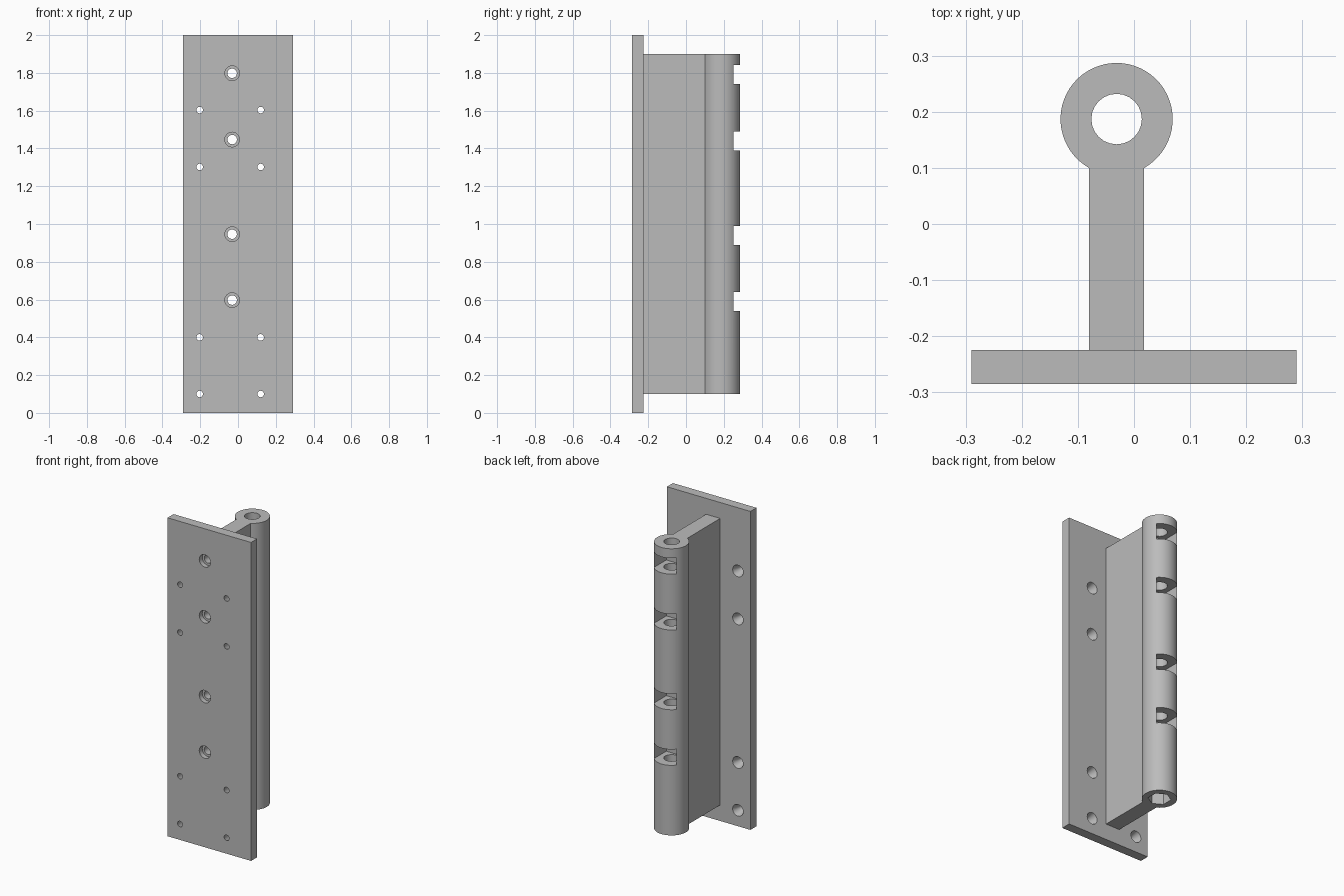
import bpy, bmesh, math
from mathutils import Matrix, Vector

if "Cube" in bpy.data.objects:
    bpy.data.objects.remove(bpy.data.objects["Cube"], do_unlink=True)

# One plain grey material
GREY = (0.5, 0.5, 0.5, 1.0)
mat = bpy.data.materials.new("plain_grey")
mat.use_nodes = True
mat.diffuse_color = GREY
mat.node_tree.nodes["Principled BSDF"].inputs["Base Color"].default_value = GREY

AXIS_X, BARREL_Y = -0.031, 0.187
BARREL_R, BORE_R, WEB_HALF = 0.1, 0.045, 0.049
PLATE_FRONT, PLATE_BACK = -0.285, -0.225
BOTTOM, TOP = 0.1, 1.9
BOLT_Z = (1.798, 1.447, 0.946, 0.597)
SCREW_X = (-0.203, 0.12)
SCREW_Z = (1.603, 1.302, 0.4, 0.1)


def finish(name, bm):
    bmesh.ops.recalc_face_normals(bm, faces=bm.faces)
    mesh = bpy.data.meshes.new(name)
    bm.to_mesh(mesh)
    bm.free()
    mesh.materials.append(mat)
    ob = bpy.data.objects.new(name, mesh)
    bpy.context.collection.objects.link(ob)
    return ob


def add_box(bm, lo, hi):
    lo, hi = Vector(lo), Vector(hi)
    m = Matrix.Translation((lo + hi) / 2) @ Matrix.Diagonal((*(hi - lo), 1))
    bmesh.ops.create_cube(bm, size=1, matrix=m)


def add_rod(bm, start, end, r1, r2=None, sides=24):
    start, end = Vector(start), Vector(end)
    d = end - start
    m = Matrix.Translation((start + end) / 2) @ d.to_track_quat('Z', 'Y').to_matrix().to_4x4()
    bmesh.ops.create_cone(bm, cap_ends=True, segments=sides, radius1=r1,
                          radius2=r1 if r2 is None else r2, depth=d.length, matrix=m)


def cut(target, bm):
    cutter = finish("cutter", bm)
    cutter.hide_render = True
    mod = target.modifiers.new("cut", 'BOOLEAN')
    mod.operation, mod.solver, mod.object = 'DIFFERENCE', 'EXACT', cutter
    bpy.context.view_layer.objects.active = target
    bpy.ops.object.modifier_apply(modifier=mod.name)
    bpy.data.objects.remove(cutter, do_unlink=True)


# Mounting plate
bm = bmesh.new()
add_box(bm, (-0.29, PLATE_FRONT, 0), (0.29, PLATE_BACK, 2))
plate = finish("mounting_plate", bm)

# Web and barrel as one keyhole profile
bm = bmesh.new()
a = math.asin(WEB_HALF / BARREL_R)
steps = 48
profile = [(AXIS_X - WEB_HALF, PLATE_BACK), (AXIS_X + WEB_HALF, PLATE_BACK)]
for i in range(steps + 1):
    t = -math.pi / 2 + a + (2 * math.pi - 2 * a) * i / steps
    profile.append((AXIS_X + BARREL_R * math.cos(t), BARREL_Y + BARREL_R * math.sin(t)))
face = bm.faces.new([bm.verts.new((x, y, BOTTOM)) for x, y in profile])
top = bmesh.ops.extrude_face_region(bm, geom=[face])["geom"]
bmesh.ops.translate(bm, vec=(0, 0, TOP - BOTTOM),
                    verts=[v for v in top if isinstance(v, bmesh.types.BMVert)])
barrel = finish("web_and_barrel", bm)

# Counterbored bolt holes and tapered screw holes in the plate
bm = bmesh.new()
for z in BOLT_Z:
    add_rod(bm, (AXIS_X, -0.4, z), (AXIS_X, 0, z), 0.025)
for z in SCREW_Z:
    for x in SCREW_X:
        add_rod(bm, (x, PLATE_FRONT - 0.001, z), (x, PLATE_BACK + 0.001, z), 0.017, 0.037)
cut(plate, bm)
bm = bmesh.new()
for z in BOLT_Z:
    add_rod(bm, (AXIS_X, -0.4, z), (AXIS_X, PLATE_FRONT + 0.03, z), 0.039)
cut(plate, bm)

# Bore, then hexagonal socket, bolt holes and rear slots
bm = bmesh.new()
add_rod(bm, (AXIS_X, BARREL_Y, 0), (AXIS_X, BARREL_Y, 2), BORE_R)
cut(barrel, bm)
bm = bmesh.new()
add_rod(bm, (AXIS_X, BARREL_Y, 0), (AXIS_X, BARREL_Y, BOTTOM + 0.1), 0.066, sides=6)
cut(barrel, bm)
bm = bmesh.new()
for z in BOLT_Z:
    add_rod(bm, (AXIS_X, -0.3, z), (AXIS_X, BARREL_Y, z), 0.025)
cut(barrel, bm)
bm = bmesh.new()
for z in BOLT_Z:
    mid = z - 0.007
    add_box(bm, (AXIS_X - 0.077, 0.13, mid - 0.05), (AXIS_X + 0.077, 0.4, mid + 0.05))
cut(barrel, bm)

# Smooth the round surfaces, keep edges sharp
bpy.ops.object.select_all(action='DESELECT')
for ob in (plate, barrel):
    ob.select_set(True)
bpy.context.view_layer.objects.active = barrel
bpy.ops.object.shade_smooth_by_angle(angle=math.radians(30))
